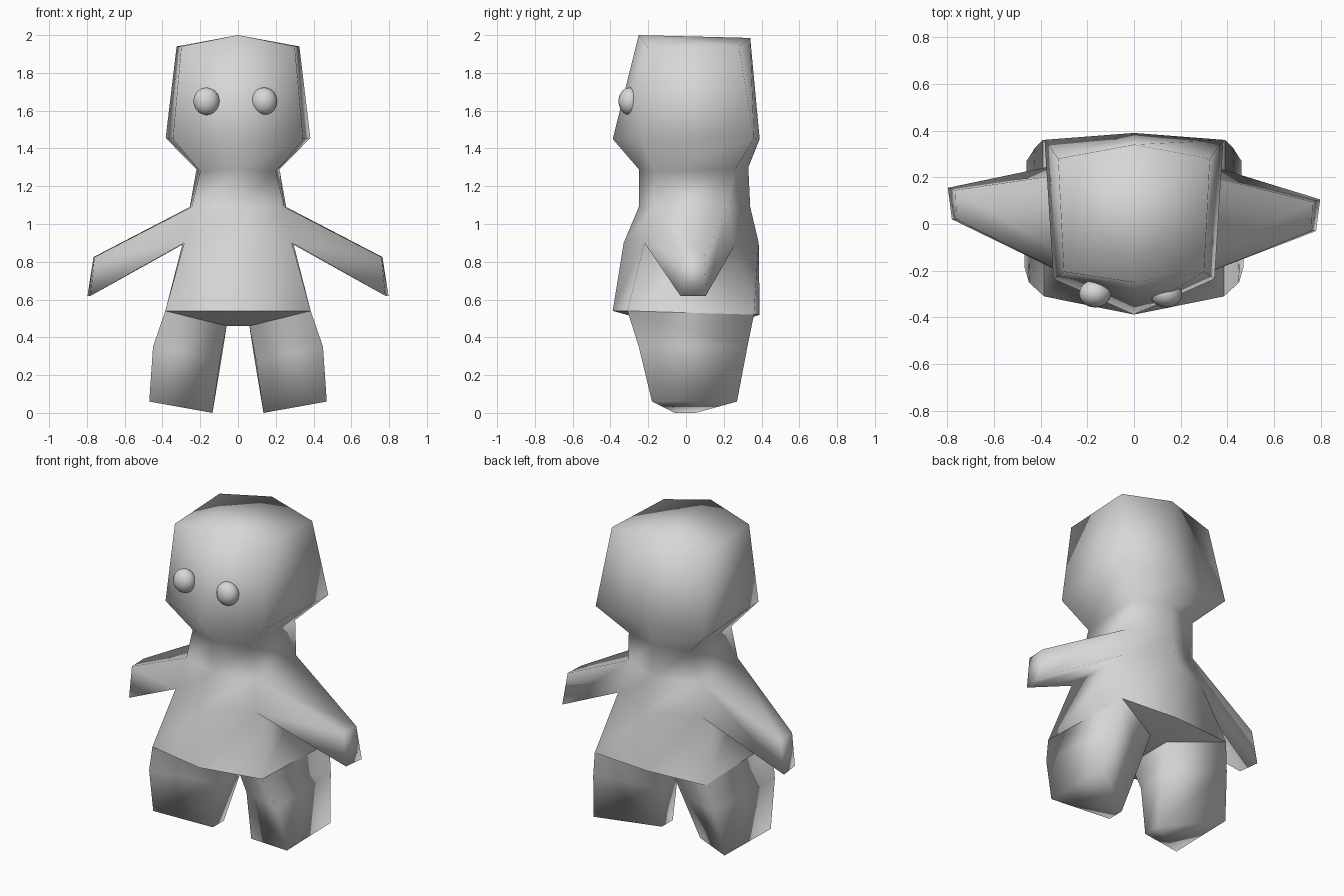
import bpy, bmesh

if "Cube" in bpy.data.objects:
    bpy.data.objects.remove(bpy.data.objects["Cube"])

grey = bpy.data.materials.new("plain grey")
grey.diffuse_color = (0.68, 0.68, 0.68, 1)
grey.use_nodes = True
grey.node_tree.nodes["Principled BSDF"].inputs["Base Color"].default_value = grey.diffuse_color


def finish(name, bm):
    bmesh.ops.recalc_face_normals(bm, faces=bm.faces[:])
    for f in bm.faces:
        f.smooth = True
    me = bpy.data.meshes.new(name)
    bm.to_mesh(me)
    bm.free()
    me.materials.append(grey)
    ob = bpy.data.objects.new(name, me)
    bpy.context.collection.objects.link(ob)
    return ob


bm = bmesh.new()


def ring(front, fcorner, bcorner, back):
    """Six-sided section: centre front, right corners, centre back, left corners."""
    (fx, fy, fz), (bx, by, bz) = fcorner, bcorner
    pts = [(0, *front), (fx, fy, fz), (bx, by, bz),
           (0, *back), (-bx, by, bz), (-fx, fy, fz)]
    return [bm.verts.new(p) for p in pts]


# Torso and head sections, from the hips up to the crown
rings = [
    ring((-.388, .54), (.385, -.31, .54), (.39, .36, .52), (.39, .52)),
    ring((-.33, .90), (.285, -.22, .90), (.295, .26, .89), (.385, .90)),
    ring((-.25, 1.09), (.245, -.17, 1.09), (.255, .22, 1.09), (.34, 1.09)),
    ring((-.25, 1.29), (.20, -.17, 1.28), (.22, .26, 1.29), (.33, 1.30)),
    ring((-.388, 1.45), (.345, -.235, 1.45), (.383, .36, 1.455), (.39, 1.45)),
    ring((-.25, 2.0), (.30, -.205, 1.94), (.325, .28, 1.94), (.34, 1.985)),
]
for level, (a, b) in enumerate(zip(rings, rings[1:])):
    for i in range(6):
        if level == 1 and i in (1, 4):
            continue  # arm openings
        j = (i + 1) % 6
        bm.faces.new((a[i], a[j], b[j], b[i]))
top = rings[-1]
bm.faces.new((top[0], top[1], top[2], top[3]))
bm.faces.new((top[0], top[3], top[4], top[5]))

hips, chest, shoulder = rings[:3]
crotch = {}
for s, fi, bi in ((1, 1, 2), (-1, 5, 4)):
    def v(x, y, z):
        return bm.verts.new((s * x, y, z))

    # Arm, drawn out from the opening below the shoulder
    base = [shoulder[fi], shoulder[bi], chest[bi], chest[fi]]
    d = -.025 * s
    tip = [v(.76, -.005 + d, .825), v(.765, .12 + d, .825),
           v(.797, .13 + d, .62), v(.78, -.005 + d, .62)]
    for i in range(4):
        j = (i + 1) % 4
        bm.faces.new((base[i], base[j], tip[j], tip[i]))
    bm.faces.new(tip)

    # Leg: hip, knee and foot sections
    inner_back, inner_front = v(.06, .22, .46), v(.06, -.10, .46)
    crotch[s] = (inner_front, inner_back)
    hip = [hips[fi], hips[bi], inner_back, inner_front]
    knee = [v(.45, -.25, .35), v(.425, .325, .35),
            v(.085, .16, .30), v(.095, -.05, .28)]
    foot = [v(.47, -.18, .06), v(.46, .27, .06),
            v(.135, .05, 0), v(.135, -.06, 0)]
    for a, b in ((hip, knee), (knee, foot)):
        for i in range(4):
            j = (i + 1) % 4
            bm.faces.new((a[i], a[j], b[j], b[i]))
    bm.faces.new(foot)

    # Underside of the hips beside the leg
    bm.faces.new((hips[0], hips[fi], inner_front))
    bm.faces.new((hips[3], hips[bi], inner_back))

# Underside of the hips between the legs
(rf, rb), (lf, lb) = crotch[1], crotch[-1]
bm.faces.new((hips[0], rf, lf))
bm.faces.new((hips[3], rb, lb))
bm.faces.new((rf, rb, lb, lf))

# Crisp hem around the hips and the tops of the legs
hem = [(hips[i], hips[(i + 1) % 6]) for i in range(6)]
hem += [(hips[1], rf), (hips[2], rb), (hips[5], lf), (hips[4], lb)]
hem += [(rf, rb), (lf, lb)]
for a, b in hem:
    bm.edges.get((a, b)).smooth = False
finish("body", bm)

# Eyes
for name, x in (("right_eye", .138), ("left_eye", -.167)):
    bm = bmesh.new()
    bmesh.ops.create_uvsphere(bm, u_segments=16, v_segments=10, radius=1)
    eye = finish(name, bm)
    eye.scale = (.069, .06, .073)
    eye.location = (x, -.298, 1.65)
